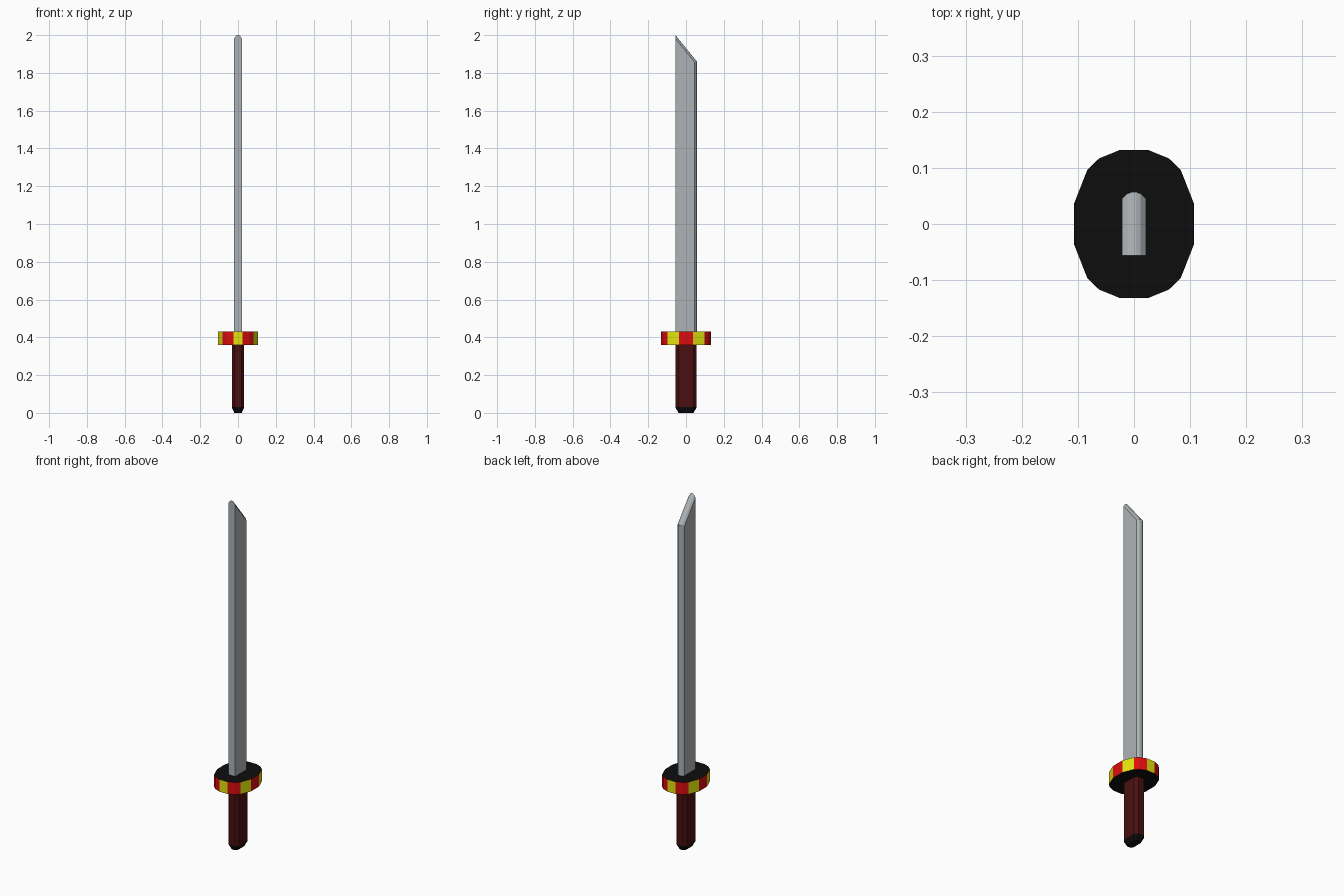
import bpy, bmesh

if "Cube" in bpy.data.objects:
    bpy.data.objects.remove(bpy.data.objects["Cube"])


def material(name, rgb):
    m = bpy.data.materials.new(name)
    m.diffuse_color = (*rgb, 1)
    m.use_nodes = True
    m.node_tree.nodes["Principled BSDF"].inputs["Base Color"].default_value = m.diffuse_color
    return m


STEEL = material("steel grey", (0.42, 0.45, 0.47))
RED = material("bright red", (0.72, 0.004, 0.004))
YELLOW = material("yellow", (0.78, 0.78, 0.004))
BLACK = material("black", (0.004, 0.004, 0.004))
GRIP = material("dark red", (0.07, 0.005, 0.005))


def loft(name, rings, mats, rule=None):
    """Skin closed rings of points in order, cap both ends, colour by rule."""
    bm = bmesh.new()
    loops = [[bm.verts.new(p) for p in ring] for ring in rings]
    n = len(loops[0])
    for a, b in zip(loops, loops[1:]):
        for i in range(n):
            j = (i + 1) % n
            bm.faces.new((a[i], a[j], b[j], b[i]))
    bm.faces.new(loops[0])
    bm.faces.new(loops[-1])
    bmesh.ops.recalc_face_normals(bm, faces=bm.faces)
    bm.normal_update()
    if rule:
        for f in bm.faces:
            f.material_index = rule(f)
    me = bpy.data.meshes.new(name)
    bm.to_mesh(me)
    bm.free()
    for m in mats:
        me.materials.append(m)
    ob = bpy.data.objects.new(name, me)
    bpy.context.collection.objects.link(ob)
    return ob


def outline(quarter):
    """Mirror a quarter outline (from +x to +y) into a full loop."""
    half = quarter + [(-x, y) for x, y in reversed(quarter)]
    return half + [(-x, -y) for x, y in half]


def ring(points, z, sx=1.0, sy=1.0):
    return [(x * sx, y * sy, z) for x, y in points]


# Blade: slices across x, with rounded cutting edge and slanted tip
def blade_slice(x, inset):
    front, back, slope = -0.056, 0.057 - inset, 1.23
    top = 2.0 - inset * (1 + slope ** 2) ** 0.5
    return [(x, front, 0.4), (x, front, top),
            (x, back, top - slope * (back - front)), (x, back, 0.4)]


half_profile = [(0.021, 0.012), (0.012, 0.003), (0.004, 0.0)]
profile = [(-x, d) for x, d in half_profile] + half_profile[::-1]
loft("blade", [blade_slice(x, d) for x, d in profile], [STEEL])


# Guard: black plate with a red and yellow banded rim
def guard_colour(f):
    if abs(f.normal.z) > 0.5:
        return 0
    nx = abs(f.normal.x)
    return 1 if nx > 0.97 or 0.2 < nx < 0.8 else 2


guard = outline([(0.107, 0.036), (0.083, 0.097), (0.062, 0.117), (0.025, 0.132)])
loft("guard", [ring(guard, 0.36), ring(guard, 0.43)], [BLACK, RED, YELLOW], guard_colour)

# Handle: eight-sided grip with a tapered black pommel
grip = outline([(0.033, 0.04), (0.019, 0.056)])
loft("handle", [ring(grip, 0.03), ring(grip, 0.37)], [GRIP])
loft("pommel", [ring(grip, 0.0, 0.6, 0.72), ring(grip, 0.03)], [BLACK])
